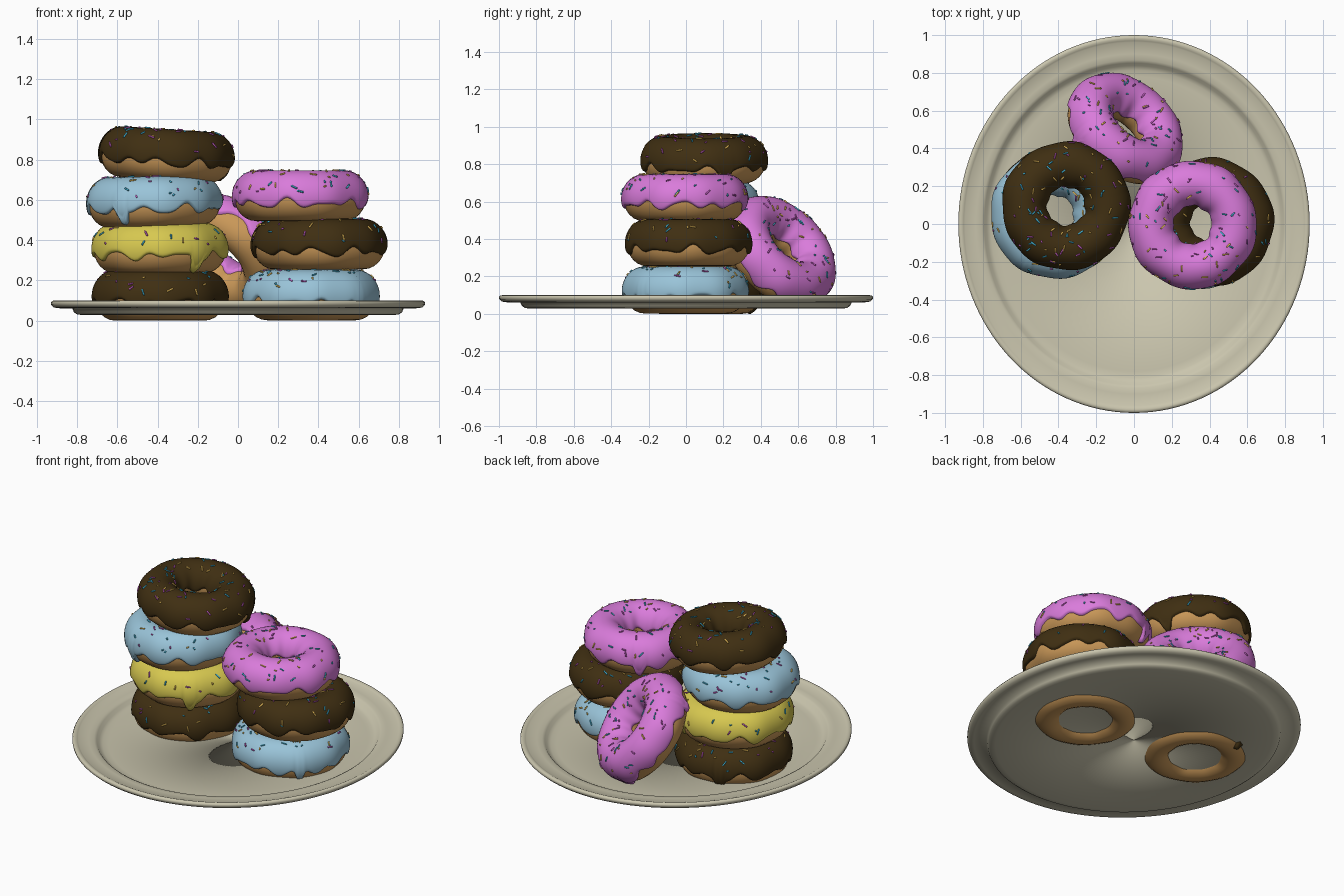
import bpy, bmesh, random
from math import sin, cos, pi, radians, exp
from mathutils import Vector, Matrix

if "Cube" in bpy.data.objects:
    bpy.data.objects.remove(bpy.data.objects["Cube"])

random.seed(4)
R, TR, TZ = 0.22, 0.108, 0.12      # ring radius, tube half width, tube half height
ICE = 0.013                        # icing thickness


def material(name, col):
    m = bpy.data.materials.new(name)
    m.diffuse_color = (*col, 1)
    m.use_nodes = True
    m.node_tree.nodes["Principled BSDF"].inputs["Base Color"].default_value = m.diffuse_color
    return m


DOUGH = material("dough", (0.60, 0.32, 0.10))
CERAMIC = material("ceramic", (0.59, 0.56, 0.42))
ICING = {
    "chocolate": material("chocolate", (0.05, 0.028, 0.006)),
    "pink": material("pink", (0.70, 0.20, 0.71)),
    "blue": material("blue", (0.32, 0.55, 0.69)),
    "yellow": material("yellow", (0.68, 0.58, 0.08)),
}
SPRINKLES = [material("sprinkle_blue", (0.05, 0.42, 0.62)),
             material("sprinkle_violet", (0.50, 0.10, 0.50)),
             material("sprinkle_orange", (0.80, 0.50, 0.10))]


def finish(bm, name, mats, matrix=Matrix()):
    bmesh.ops.recalc_face_normals(bm, faces=bm.faces)
    for f in bm.faces:
        f.smooth = True
    me = bpy.data.meshes.new(name)
    bm.to_mesh(me)
    bm.free()
    for m in mats:
        me.materials.append(m)
    ob = bpy.data.objects.new(name, me)
    ob.matrix_world = matrix
    bpy.context.collection.objects.link(ob)
    return ob


def grid(rows, close_v):
    """Skin a closed loop of vertex rows."""
    bm = bmesh.new()
    vs = [[bm.verts.new(p) for p in row] for row in rows]
    n, m = len(vs), len(vs[0])
    for i in range(n):
        a, b = vs[i], vs[(i + 1) % n]
        for j in range(m if close_v else m - 1):
            k = (j + 1) % m
            bm.faces.new((a[j], b[j], b[k], a[k]))
    return bm


def tube(phi, theta, off, ph):
    """Point on the slightly lumpy ring; off lifts it off the dough."""
    lump = 0.003 * sin(5 * phi + ph) + 0.003 * sin(9 * phi + 2 * ph)
    rad = R + (TR + off + lump) * cos(theta)
    return Vector((rad * cos(phi), rad * sin(phi), (TZ + off) * sin(theta)))


def donut(name, flavour, centre, normal, drips):
    place = Matrix.Translation(centre) @ \
        Vector((0, 0, 1)).rotation_difference(Vector(normal)).to_matrix().to_4x4()
    ph = random.uniform(0, 6)
    # dough ring
    rows = [[tube(2 * pi * i / 64, 2 * pi * j / 24, 0, ph) for j in range(24)] for i in range(64)]
    finish(grid(rows, True), name + "_dough", [DOUGH], place)

    # icing with wavy lower edge and drips
    rows, N, M = [], 128, 28
    for i in range(N):
        phi = 2 * pi * i / N
        low = -0.30 + 0.13 * sin(11 * phi + ph) + 0.10 * sin(7 * phi + 3 * ph) + 0.05 * sin(17 * phi)
        for ang, depth in drips:
            d = (phi - radians(ang) + pi) % (2 * pi) - pi
            low -= depth * exp(-(d / 0.085) ** 4)
        high = pi + 0.05 + 0.12 * sin(6 * phi + ph)
        row = []
        for j in range(M + 1):
            t = j / M
            t = t - 0.08 * sin(2 * pi * t)           # denser rows near the edges
            theta = low + (high - low) * t
            edge = min(1.0, max(0.0, min(theta - low, high - theta) / 0.16))
            off = ICE * max(0.0, 1 - (1 - edge) ** 2) ** 0.5 - 0.001
            if theta < low + 0.4 and low < -0.75:    # bead at the drip tip
                off += 0.006 * edge
            row.append(tube(phi, theta, off, ph))
        rows.append(row)
    finish(grid(rows, False), name + "_icing", [ICING[flavour]], place)

    # sprinkles
    bm = bmesh.new()
    for s in range(85):
        phi, th = random.uniform(0, 2 * pi), random.uniform(0.15, pi - 0.7)
        p = tube(phi, th, ICE, ph)
        du = (tube(phi + 0.01, th, ICE, ph) - p).normalized()
        dv = (tube(phi, th + 0.01, ICE, ph) - p).normalized()
        a = random.uniform(0, 2 * pi)
        axis = du * cos(a) + dv * sin(a)
        half = random.choice((0.003, 0.009, 0.013))
        mat = Matrix.Translation(p) @ axis.to_track_quat('Z', 'Y').to_matrix().to_4x4()
        vs = bmesh.ops.create_uvsphere(bm, u_segments=6, v_segments=5, radius=0.0048)["verts"]
        for v in vs:
            v.co.z += half if v.co.z > 0 else -half
            v.co = mat @ v.co
        for f in {f for v in vs for f in v.link_faces}:
            f.material_index = s % 3
    finish(bm, name + "_sprinkles", SPRINKLES, place)


# oval plate: lathed profile, closed loop
profile = [(0.001, 0.028), (0.83, 0.028), (0.86, 0.031), (0.877, 0.042), (0.885, 0.060),
           (0.96, 0.062), (0.985, 0.066), (0.998, 0.078), (1.0, 0.090), (0.994, 0.098),
           (0.982, 0.100), (0.970, 0.095), (0.962, 0.090), (0.90, 0.088), (0.868, 0.086),
           (0.852, 0.078), (0.838, 0.060), (0.815, 0.051), (0.78, 0.048), (0.001, 0.048)]
rows = [[(0.93 * r * cos(a), r * sin(a), z) for r, z in profile]
        for a in (2 * pi * i / 128 for i in range(128))]
plate = finish(grid(rows, True), "plate", [CERAMIC])

# left stack, right stack, leaning donut
UP = (0, 0, 1)
donut("left_bottom", "chocolate", (-0.39, 0.08, 0.12), UP, [(110, 0.8)])
donut("left_second", "yellow", (-0.39, 0.07, 0.355), UP, [(-55, 0.7), (60, 0.4)])
donut("left_third", "blue", (-0.42, 0.05, 0.585), (-0.02, 0, 1), [(-119, 0.8)])
donut("left_top", "chocolate", (-0.36, 0.095, 0.82), (0.065, 0, 1), [(21, 0.5)])
donut("right_bottom", "blue", (0.365, 0.0, 0.122), UP, [(-45, 0.6)])
donut("right_middle", "chocolate", (0.40, 0.01, 0.375), UP, [(150, 0.4)])
donut("right_top", "pink", (0.31, -0.005, 0.615), UP, [(122, 0.7)])
donut("leaning", "pink", (-0.05, 0.50, 0.33), (0.53, 0.60, 0.60), [(75, 0.7), (200, 0.6)])
